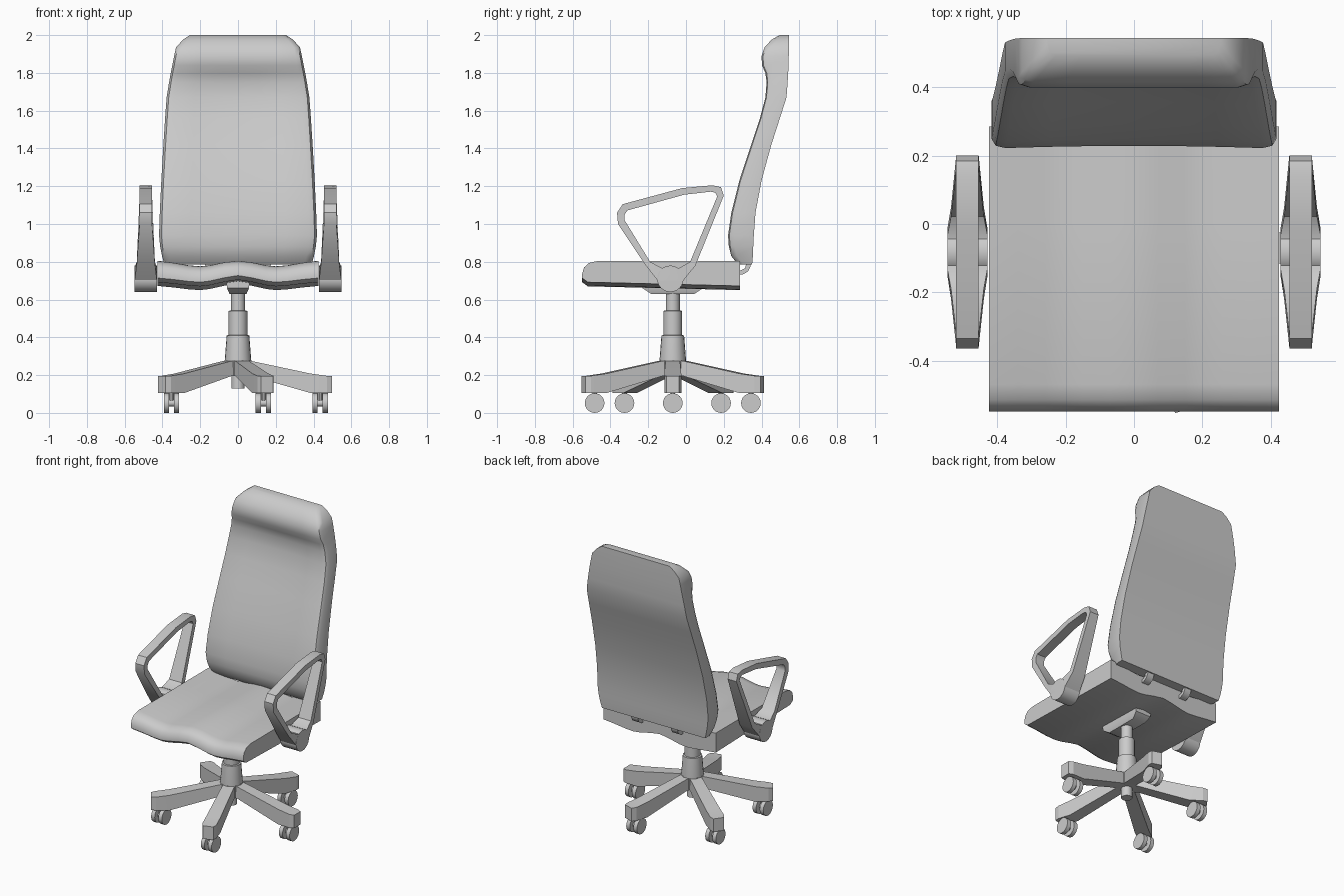
import bpy, bmesh, math
from mathutils import Matrix

if "Cube" in bpy.data.objects:
    bpy.data.objects.remove(bpy.data.objects["Cube"])

CY = -0.07  # column centre in y


def finish(bm, name, angle=35):
    bmesh.ops.recalc_face_normals(bm, faces=bm.faces)
    me = bpy.data.meshes.new(name)
    bm.to_mesh(me)
    bm.free()
    ob = bpy.data.objects.new(name, me)
    bpy.context.collection.objects.link(ob)
    bpy.ops.object.select_all(action='DESELECT')
    ob.select_set(True)
    bpy.context.view_layer.objects.active = ob
    bpy.ops.object.shade_smooth_by_angle(angle=math.radians(angle))
    return ob


def loft(name, rings, closed=False, angle=35):
    """Skin a list of equal-length rings; cap the ends unless closed."""
    bm = bmesh.new()
    vs = [[bm.verts.new(p) for p in r] for r in rings]
    n, m = len(rings[0]), len(rings)
    for i in range(m if closed else m - 1):
        a, b = vs[i], vs[(i + 1) % m]
        for j in range(n):
            k = (j + 1) % n
            bm.faces.new((a[j], a[k], b[k], b[j]))
    if not closed:
        bm.faces.new(vs[0])
        bm.faces.new(vs[-1])
    return finish(bm, name, angle)


def lathe(name, profile, x=0, y=CY, seg=20):
    rings = [[(x + r * math.cos(2 * math.pi * i / seg),
               y + r * math.sin(2 * math.pi * i / seg), z) for i in range(seg)]
             for r, z in profile]
    return loft(name, rings)


def x_disc(name, x, y, z, r, w, seg=24):
    bm = bmesh.new()
    mat = Matrix.Translation((x, y, z)) @ Matrix.Rotation(math.pi / 2, 4, 'Y')
    bmesh.ops.create_cone(bm, cap_ends=True, segments=seg, radius1=r,
                          radius2=r, depth=w, matrix=mat)
    return finish(bm, name)


# Seat cushion: side profile swept across a wavy set of columns
seat_profile = [(-.55, .735), (-.54, .77), (-.515, .793), (-.47, .804), (0, .805),
                (.285, .805), (.285, .67), (-.52, .69), (-.55, .712)]
half = [(0, 0, .015), (.07, -.007, .004), (.15, -.024, -.014), (.2, -.029, -.02),
        (.26, -.024, -.016), (.34, -.01, -.006), (.425, 0, .002)]
cols = [(-x, t, b) for x, t, b in reversed(half[1:])] + half
loft("seat", [[(x, y, z + (t if z > .72 else b)) for y, z in seat_profile]
              for x, t, b in cols])

# Backrest: z, front y, back y, half width, centre recess
back_rows = [(.785, .275, .35, .39, 0), (.83, .24, .354, .402, 0),
             (.88, .226, .356, .412, .004), (.94, .221, .359, .418, .008),
             (1.06, .238, .368, .414, .01), (1.23, .28, .40, .406, .012),
             (1.42, .342, .452, .395, .016), (1.56, .388, .497, .386, .018),
             (1.67, .417, .532, .378, .018), (1.75, .424, .538, .365, .014),
             (1.80, .419, .541, .356, .006), (1.84, .402, .543, .348, 0),
             (1.89, .40, .544, .338, 0), (1.935, .416, .545, .328, 0),
             (1.975, .452, .545, .292, 0), (2.0, .495, .545, .255, 0)]
fr = [-1, -.97, -.9, -.6, -.3, 0, .3, .6, .9, .97, 1]
rings = []
for z, f, b, w, d in back_rows:
    ring = []
    for t in fr:
        edge = .03 if abs(t) == 1 else (.008 if abs(t) > .95 else 0)
        ring.append((t * w, f + edge + d * max(0, 1 - t * t), z))
    rings.append(ring + [(w, b, z), (0, b, z), (-w, b, z)])
loft("backrest", rings, angle=40)

# Brackets joining seat and backrest
bracket = [(.25, .755), (.29, .755), (.312, .765), (.318, .785), (.318, .83),
           (.342, .83), (.342, .775), (.328, .748), (.30, .733), (.25, .733)]
for s, side in ((-1, "left"), (1, "right")):
    loft("back_bracket_" + side,
         [[(s * .15 + dx, y, z) for y, z in bracket] for dx in (-.025, .025)])

# Armrests: flat loop flaring into a round boss
outer = [(-.15, .70), (-.22, .79), (-.36, 1.0), (-.365, 1.06), (-.335, 1.105),
         (-.02, 1.19), (.14, 1.205), (.185, 1.195), (.2, 1.15), (.05, .78), (-.015, .70)]
inner = [(-.13, .768), (-.19, .80), (-.325, 1.02), (-.325, 1.05), (-.31, 1.072),
         (-.01, 1.155), (.13, 1.171), (.155, 1.166), (.165, 1.145), (.022, .80), (-.035, .768)]
flare = [.059, .048, .033, .033, .033, .033, .033, .033, .033, .048, .059]
for s, side in ((-1, "left"), (1, "right")):
    cx = s * .488
    loft("armrest_" + side,
         [[(cx - w, *o), (cx + w, *o), (cx + w, *i), (cx - w, *i)]
          for o, i, w in zip(outer, inner, flare)], closed=True)
    x_disc("armrest_boss_" + side, cx, -.083, .71, .07, .118)

# Mounting block under the seat
loft("seat_mount", [[(sx * w, CY + sy * d, z) for sx, sy in
                     ((-1, -1), (1, -1), (1, 1), (-1, 1))]
                    for z, w, d in ((.63, .045, .115), (.66, .058, .16), (.70, .062, .16))])

# Telescoping column and hub
lathe("gas_column", [(.035, .13), (.035, .25), (.07, .27), (.07, .28), (.06, .41),
                     (.05, .412), (.05, .54), (.037, .542), (.037, .65)])
lathe("base_hub", [(.07, .20), (.072, .28)], seg=10)

# Five legs with twin-wheel casters (all wheels roll along y)
for k in range(5):
    a = math.radians(72 * k)
    c, s = math.cos(a), math.sin(a)
    rings = []
    for r, w, z0, z1 in ((.03, .038, .195, .278), (.07, .038, .195, .275),
                         (.385, .045, .105, .208), (.47, .045, .105, .196),
                         (.498, .034, .105, .194)):
        rings.append([(r * c - u * s, CY + r * s + u * c, z)
                      for u, z in ((-w, z0), (w, z0), (w, z1), (-w, z1))])
    loft(f"base_leg_{k}", rings, angle=20)
    x, y = .435 * c, CY + .435 * s
    lathe(f"caster_stem_{k}", [(.013, .05), (.013, .12)], x, y, 10)
    for d in (-1, 1):
        x_disc(f"caster_wheel_{k}_{'a' if d < 0 else 'b'}", x + d * .027, y, .052, .052, .027)
    x_disc(f"caster_axle_{k}", x, y, .052, .018, .04, 12)
